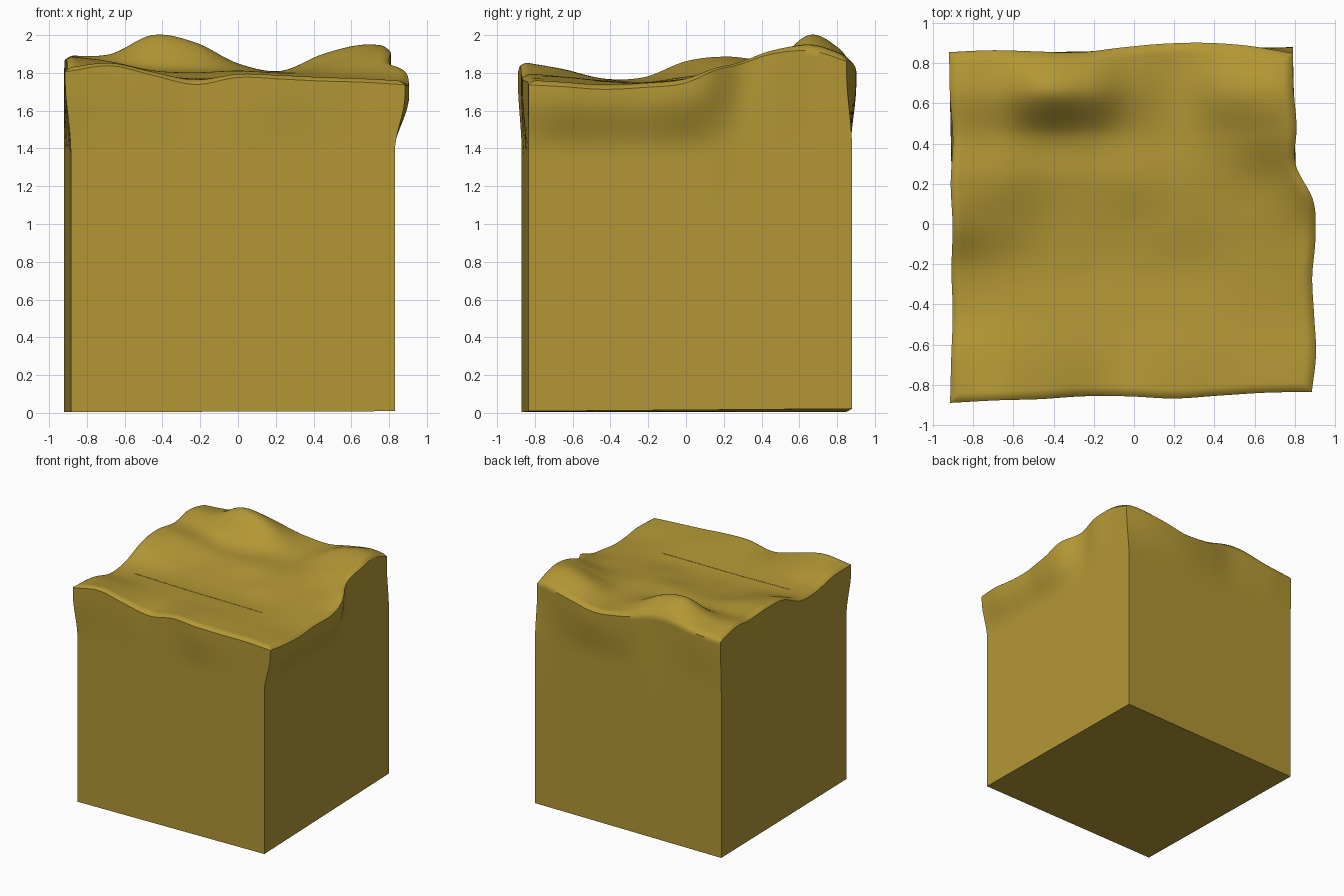
import bpy, bmesh
from math import floor

if "Cube" in bpy.data.objects:
    bpy.data.objects.remove(bpy.data.objects["Cube"])


def spline(vals, t):
    """Uniform Catmull-Rom through vals, t in 0..1."""
    n = len(vals) - 1
    s = min(max(t, 0), 1) * n
    i = min(int(floor(s)), n - 1)
    f = s - i
    b, c = vals[i], vals[i + 1]
    a = vals[i - 1] if i > 0 else 2 * b - c
    d = vals[i + 2] if i + 2 <= n else 2 * c - b
    return b + 0.5 * f * (c - a + f * (2*a - 5*b + 4*c - d + f * (3*(b - c) + d - a)))


def smooth(a, b, x):
    t = min(max((x - a) / (b - a), 0), 1)
    return t * t * (3 - 2 * t)


# Terrain heights in hundredths above 1.7 (rows front to back, columns left to right)
HEIGHT = [
    [13, 16, 11, 6, 10, 9, 8, 7.5, 6],
    [12, 12, 9, 7, 8, 8, 7, 6, 5],
    [7, 7, 6.5, 6, 6, 6, 5.5, 4.5, 3.5],
    [8, 6.5, 5.5, 5, 5, 5, 5, 5, 4.5],
    [17, 12, 7.5, 7, 7, 8, 7, 7, 7],
    [19, 16, 11, 10, 11, 10, 9.5, 11, 17],
    [17, 14.5, 13, 12, 11, 10, 14, 20, 23],
    [19, 20, 30, 26, 15, 11, 20, 25, 22],
    [14, 16, 18, 17, 13, 11, 15, 18, 16],
]
# Outward bulge of each wall near the top
RIGHT = [.055, .08, .075, .07, .09, .085, 0, .01, 0, 0]
FRONT = [.02, .012, .01, 0, .005, .02, .01, 0, 0]
BACK = [.01, .015, .005, -.005, .015, .03, .03, .01, -.03]
LEFT = [.03, .02, .008, .01, .0, .005, -.01, .0, 0]
# Slightly turned square footprint
FL, FR, BR, BL = (-.885, -.87), (.83, -.835), (.79, .88), (-.92, .845)


def footprint(u, v):
    return [FL[k]*(1-u)*(1-v) + FR[k]*u*(1-v) + BR[k]*u*v + BL[k]*(1-u)*v for k in (0, 1)]


def terrain(x, y):
    u, v = (x + .9) / 1.8, (y + .88) / 1.76
    return 1.7 + .01 * spline([spline(r, u) for r in HEIGHT], v)


def flared(u, v, amount):
    x, y = footprint(u, v)
    x += amount * (spline(RIGHT, v) * u**3 - spline(LEFT, v) * (1-u)**3)
    y += amount * (spline(BACK, u) * v**3 - spline(FRONT, u) * (1-v)**3)
    return x, y


def top_point(u, v):
    edge = 1.75 * min(u, v, 1-u, 1-v)
    rim = max(0, 1 - edge / .045) ** 2 * .022
    x, y = flared(u, v, 1)
    return x, y, terrain(x, y) - rim


def wall_point(u, v, t):
    zb = .005 * u + .004 + .013 * u * v
    zt = top_point(u, v)[2]
    z = zb + t * (zt - zb)
    x, y = flared(u, v, smooth(1.38, zt - .05, z))
    return x, y, z


def spread(i, n):
    """Grid spacing tightened towards both ends."""
    t = i / n
    return .6 * t + .4 * smooth(0, 1, t)


material = bpy.data.materials.new("olive_gold")
material.diffuse_color = (.45, .31, .035, 1)
material.use_nodes = True
material.node_tree.nodes["Principled BSDF"].inputs["Base Color"].default_value = material.diffuse_color


def finish(bm, name, angle):
    bmesh.ops.recalc_face_normals(bm, faces=bm.faces)
    mesh = bpy.data.meshes.new(name)
    bm.to_mesh(mesh)
    bm.free()
    ob = bpy.data.objects.new(name, mesh)
    bpy.context.collection.objects.link(ob)
    mesh.materials.append(material)
    bpy.ops.object.select_all(action='DESELECT')
    ob.select_set(True)
    bpy.context.view_layer.objects.active = ob
    bpy.ops.object.shade_smooth_by_angle(angle=angle)


# Ground block: rolling top surface
N = 110
bm = bmesh.new()
grid = [[bm.verts.new(top_point(spread(i, N), spread(j, N))) for i in range(N+1)]
        for j in range(N+1)]
for j in range(N):
    for i in range(N):
        bm.faces.new((grid[j][i], grid[j][i+1], grid[j+1][i+1], grid[j+1][i]))

# Ground block: walls flaring up to the rim, and flat base
ring = ([(i, 0) for i in range(N)] + [(N, j) for j in range(N)]
        + [(N-i, N) for i in range(N)] + [(0, N-j) for j in range(N)])
upper = [grid[j][i] for i, j in ring]
for t in (.985, .96, .93, .9, .87, .84, .81, .78, .75, .5, .25, 0):
    lower = [bm.verts.new(wall_point(spread(i, N), spread(j, N), t)) for i, j in ring]
    for k in range(len(ring)):
        m = (k + 1) % len(ring)
        bm.faces.new((lower[k], lower[m], upper[m], upper[k]))
    upper = lower
bm.faces.new(upper[::-1])
finish(bm, "ground_block", .75)

# Thin crease line lying along the valley
bm = bmesh.new()
rows = []
for i in range(41):
    x, y = -.73 + 1.18 * i / 40, -.335
    z = terrain(x, y)
    rows.append([bm.verts.new((x, y + dy, z + dz))
                 for dy, dz in ((-.002, -.01), (-.002, .002), (.002, .002), (.002, -.01))])
for a, b in zip(rows, rows[1:]):
    for k in range(4):
        m = (k + 1) % 4
        bm.faces.new((a[k], a[m], b[m], b[k]))
bm.faces.new(rows[0])
bm.faces.new(rows[-1])
finish(bm, "valley_crease", .5)
